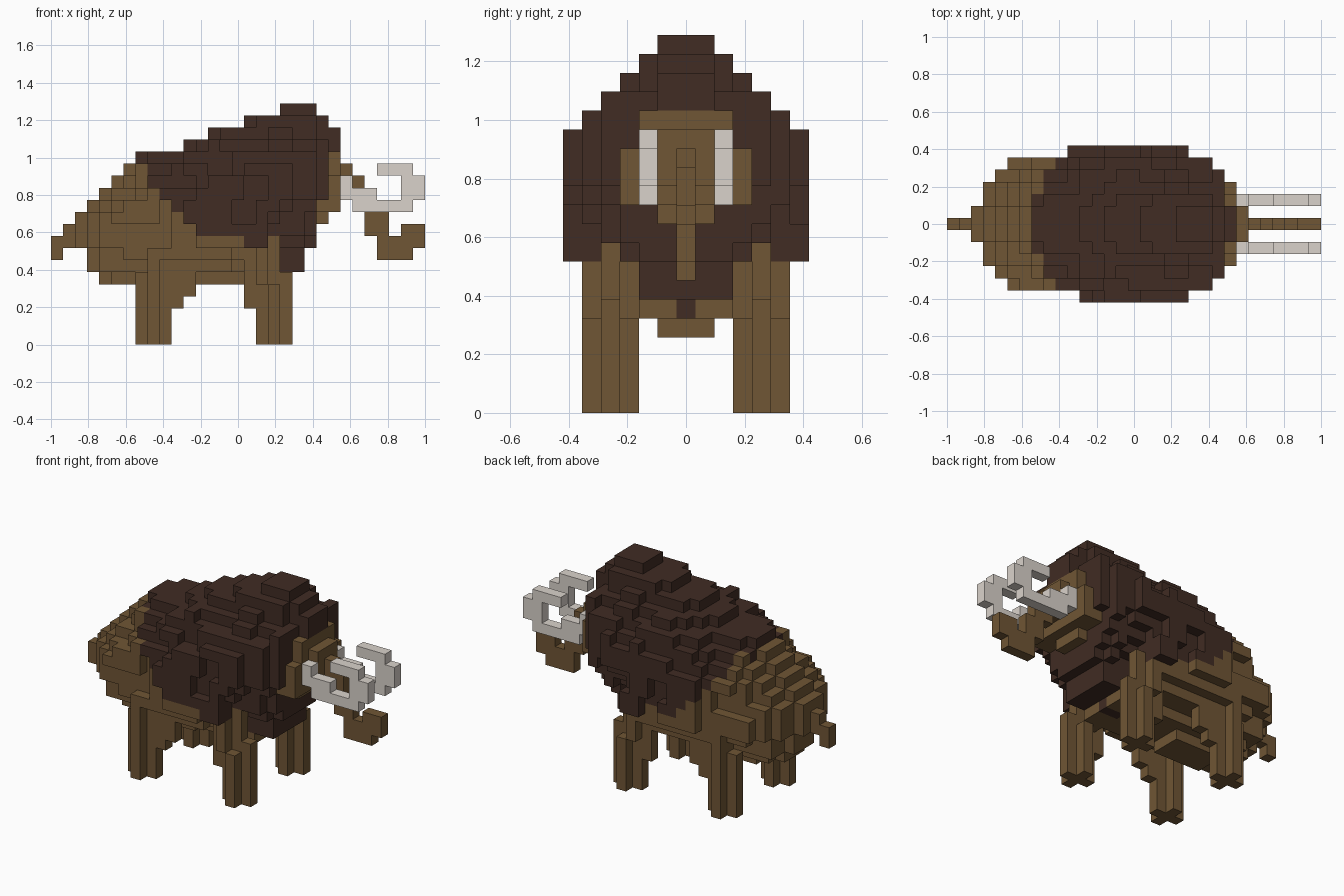
import bpy
import bmesh
import random
from math import sqrt
from mathutils import Vector

random.seed(4)

cube = bpy.data.objects.get("Cube")
if cube:
    bpy.data.objects.remove(cube)

V = 2 / 31  # block size


def material(name, color):
    m = bpy.data.materials.new(name)
    m.use_nodes = True
    m.diffuse_color = (*color, 1)
    m.node_tree.nodes["Principled BSDF"].inputs["Base Color"].default_value = (*color, 1)
    return m


BROWN, DARK, IVORY = 0, 1, 2
mats = [material("brown_hide", (0.16, 0.092, 0.035)),
        material("dark_fur", (0.052, 0.025, 0.017)),
        material("ivory", (0.70, 0.65, 0.60))]

parts = {}   # part name -> {cell: colour}
filled = {}  # every cell in use, so hidden faces are skipped


def put(part, cell, color):
    if cell not in filled:
        filled[cell] = color
        parts.setdefault(part, {})[cell] = color


def box(part, color, xs, ys, zs):
    """Fill an inclusive range of blocks."""
    for i in range(xs[0], xs[1] + 1):
        for j in range(ys[0], ys[1] + 1):
            for k in range(zs[0], zs[1] + 1):
                put(part, (i, j, k), color)


# Legs: plus-shaped columns with a stepped thigh
for side, s in (("left", 1), ("right", -1)):
    j = 4 * s
    for name, i, top in (("hind", 8, 7), ("front", 18, 4)):
        part = f"{side}_{name}_leg"
        box(part, BROWN, (i - 1, i + 1), (j, j), (0, 5))
        box(part, BROWN, (i, i), (j - 1, j + 1), (0, top))
    box(f"{side}_hind_leg", BROWN, (10, 10), (j, j), (3, 5))
    box(f"{side}_hind_leg", BROWN, (11, 11), (j, j), (4, 5))
    box(f"{side}_front_leg", BROWN, (16, 16), (j, j), (3, 7))
    box(f"{side}_front_leg", BROWN, (17, 17), (j - 1, j + 1), (5, 7))
    box(f"{side}_front_leg", BROWN, (18, 18), (j, j), (5, 8))


# Body: cross-sections along the length (start, end, bottom, top, half width)
SECTIONS = [(2, 2, 8, 11, 1), (3, 3, 6, 12, 3), (4, 4, 5, 13, 4), (5, 5, 5, 14, 5),
            (6, 6, 5, 15, 5), (7, 9, 5, 16, 5), (10, 10, 5, 16, 6), (11, 12, 5, 17, 6),
            (13, 15, 5, 18, 6), (16, 18, 5, 19, 6), (19, 19, 6, 20, 6),
            (20, 20, 6, 20, 5), (21, 21, 8, 20, 5), (22, 22, 12, 19, 4)]
UNDERSIDE = {5: 2, 6: 4, 7: 5}


def fur_color(i, j, k):
    if i >= 19:
        return DARK
    if k >= 9:
        return DARK if i >= max(21 - k, 6 + (abs(j) + 1) // 2) else BROWN
    if k == 8:
        return DARK if i >= 16 else BROWN
    return DARK if i >= 17 and abs(j) <= 2 * (k - 5) else BROWN


def half_width(i, k, low, top, width):
    mid = (low + top) / 2
    half = width
    if k > mid or i < 5:
        half = (width + 0.5) * sqrt(1 - ((k + 0.5 - mid) / (top - mid)) ** 2)
    half = min(half, 20 - k, UNDERSIDE.get(k, width))
    # each layer is rounded off towards the rump, and the hump towards the brow
    rows = [s for s in SECTIONS if s[2] <= k < s[3]]
    half = min(half, 1.9 * sqrt(2 * (i - rows[0][0]) + 1))
    if k >= 17:
        half = min(half, 1.9 * sqrt(2 * (rows[-1][1] - i) + 1))
    if i >= 18:  # chest narrows between the front legs
        half = min(half, max(2, k - 5 - max(0, i - 20)))
    return int(half)


tufts = {}  # shaggy patches, some one block lower than the rest


def tuft(i, k, s):
    key = ((i + k // 2 % 2) // 2, k // 2, s)
    if key not in tufts:
        tufts[key] = int(random.random() < 0.3)
    return tufts[key]


for start, end, low, top, width in SECTIONS:
    for i in range(start, end + 1):
        for k in range(low, top):
            half = half_width(i, k, low, top, width)
            shaggy = 5 <= i < 22 and k >= 6 and half >= 3
            left = half - (tuft(i, k, 1) if shaggy else 0)
            right = half - (tuft(i, k, -1) if shaggy else 0)
            for j in range(-right, left + 1):
                put("body", (i, j, k), fur_color(i, j, k))
box("belly", BROWN, (7, 11), (-1, 1), (4, 4))

# Tail
box("tail", BROWN, (0, 0), (0, 0), (7, 8))
box("tail", BROWN, (1, 1), (0, 0), (8, 9))

# Head with a fur crest over the forehead
box("head", BROWN, (22, 23), (-2, 2), (11, 15))
box("head", BROWN, (22, 23), (-3, 3), (11, 13))
box("head", BROWN, (22, 22), (-1, 1), (10, 10))
box("head", BROWN, (24, 24), (-1, 1), (12, 14))
box("crest", DARK, (23, 23), (-1, 1), (16, 17))

# Trunk: (start, end, bottom, top)
for a, b, low, top in ((25, 25, 11, 13), (26, 26, 9, 12), (27, 27, 7, 10),
                       (28, 29, 7, 8), (29, 30, 8, 9)):
    box("trunk", BROWN, (a, b), (0, 0), (low, top))

# Tusks, hooked back at the tip
for side, j in (("left", 2), ("right", -2)):
    for a, b, low, top in ((24, 24, 12, 13), (25, 26, 12, 12), (25, 29, 11, 11),
                           (29, 30, 12, 13), (27, 29, 14, 14)):
        box(f"{side}_tusk", IVORY, (a, b), (j, j), (low, top))


# Turn each part's blocks into a mesh of its exposed faces
def build(name, cells):
    bm = bmesh.new()
    corners = {}

    def corner(p):
        key = tuple(round(c * 2) for c in p)
        if key not in corners:
            corners[key] = bm.verts.new(((p.x - 15) * V, p.y * V, (p.z + 0.5) * V))
        return corners[key]

    for cell, color in cells.items():
        center = Vector(cell)
        for axis in range(3):
            for sign in (1, -1):
                n, u, w = Vector((0, 0, 0)), Vector((0, 0, 0)), Vector((0, 0, 0))
                n[axis], u[(axis + 1) % 3], w[(axis + 2) % 3] = sign, 0.5 * sign, 0.5
                if tuple(int(c) for c in center + n) in filled:
                    continue
                f = center + n / 2
                face = bm.faces.new([corner(p) for p in
                                     (f - u - w, f + u - w, f + u + w, f - u + w)])
                face.material_index = color
    mesh = bpy.data.meshes.new(name)
    bm.to_mesh(mesh)
    bm.free()
    for m in mats:
        mesh.materials.append(m)
    bpy.context.collection.objects.link(bpy.data.objects.new(name, mesh))


for name, cells in parts.items():
    build(name, cells)
